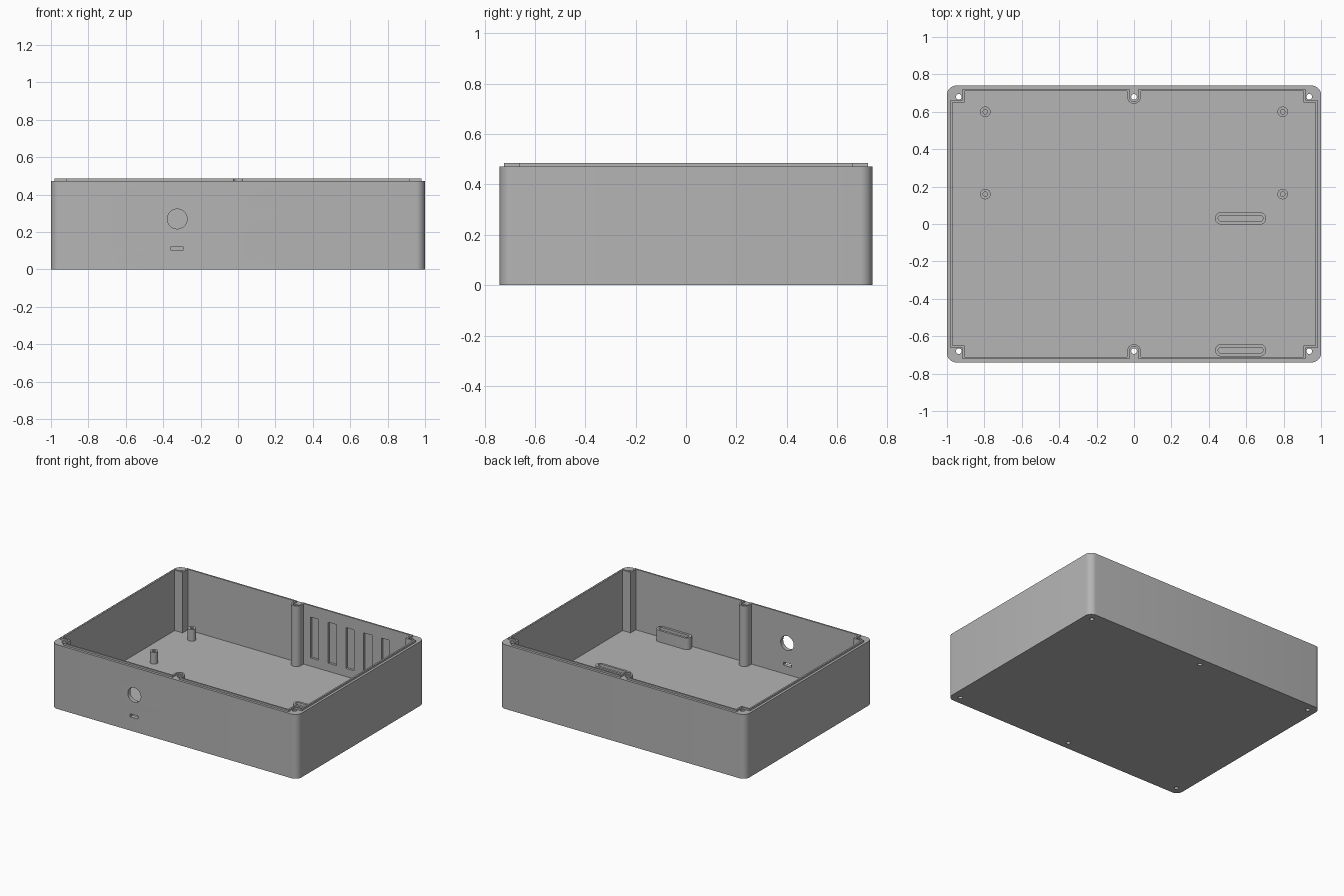
import bpy, bmesh
from math import sin, cos, pi, copysign
from mathutils import Matrix

cube = bpy.data.objects.get("Cube")
if cube:
    bpy.data.objects.remove(cube, do_unlink=True)

grey = bpy.data.materials.new("plain_grey")
grey.use_nodes = True
colour = (0.46, 0.46, 0.46, 1)
grey.diffuse_color = colour
grey.node_tree.nodes["Principled BSDF"].inputs["Base Color"].default_value = colour

FLOOR, RIM, LIP = 0.04, 0.472, 0.485
WALL_X, WALL_Y = 0.97, 0.71        # inner faces of the walls
POST_X, POST_Y = 0.905, 0.65       # inner faces of the corner posts
BOSS_Y, BOSS_R = 0.68, 0.037       # screw bosses halfway along the long walls


def prism(name, points, z0, z1, upright=False):
    """Extrude an outline along z, or along -y when upright."""
    bm = bmesh.new()
    base = bm.faces.new([bm.verts.new((x, y, z0)) for x, y in points])
    top = bmesh.ops.extrude_face_region(bm, geom=[base])["geom"]
    verts = [v for v in top if isinstance(v, bmesh.types.BMVert)]
    bmesh.ops.translate(bm, verts=verts, vec=(0, 0, z1 - z0))
    if upright:
        bm.transform(Matrix.Rotation(pi / 2, 4, "X"))
    bmesh.ops.recalc_face_normals(bm, faces=bm.faces)
    mesh = bpy.data.meshes.new(name)
    bm.to_mesh(mesh)
    bm.free()
    mesh.materials.append(grey)
    obj = bpy.data.objects.new(name, mesh)
    bpy.context.collection.objects.link(obj)
    return obj


def combine(obj, tool, operation="DIFFERENCE"):
    """Apply a boolean and discard the tool."""
    mod = obj.modifiers.new("shape", "BOOLEAN")
    mod.operation, mod.object, mod.solver = operation, tool, "EXACT"
    graph = bpy.context.evaluated_depsgraph_get()
    mesh = bpy.data.meshes.new_from_object(obj.evaluated_get(graph))
    obj.modifiers.clear()
    obj.data = mesh
    bpy.data.objects.remove(tool, do_unlink=True)


def rounded(cx, cy, half_x, half_y, r, n=32):
    """Rounded rectangle, stadium or circle; half sizes locate the arc centres."""
    angles = [(k + 0.5) * 2 * pi / n for k in range(n)]
    return [(cx + copysign(half_x, cos(a)) + r * cos(a),
             cy + copysign(half_y, sin(a)) + r * sin(a)) for a in angles]


def rectangle(cx, cy, w, h):
    return [(cx + sx * w / 2, cy + sy * h / 2)
            for sx, sy in ((-1, -1), (1, -1), (1, 1), (-1, 1))]


def cavity(grow):
    """Inside outline of the box, stepping around posts and bosses."""
    r = BOSS_R - grow
    quarter = [(WALL_X + grow, POST_Y + grow), (POST_X + grow, POST_Y + grow),
               (POST_X + grow, WALL_Y + grow), (r, WALL_Y + grow)]
    quarter += [(r * cos(a), BOSS_Y - r * sin(a))
                for a in [k * pi / 16 for k in range(8)]]
    half = quarter + [(0, BOSS_Y - r)] + [(-x, y) for x, y in reversed(quarter)]
    return half + [(-x, -y) for x, y in half]


def smooth(obj):
    bpy.ops.object.select_all(action="DESELECT")
    obj.select_set(True)
    bpy.context.view_layer.objects.active = obj
    bpy.ops.object.shade_smooth_by_angle(angle=pi / 6)


# Box with a raised sealing lip, hollowed out
box = prism("enclosure_box", rounded(0, 0, 0.95, 0.69, 0.05, 48), 0, RIM)
combine(box, prism("lip", cavity(0.012), 0.3, LIP), "UNION")
combine(box, prism("hollow", cavity(0), FLOOR, 0.6))

# Screw holes through corner posts and bosses
for x in (-0.937, 0, 0.937):
    for y in (-BOSS_Y, BOSS_Y):
        combine(box, prism("screw_hole", rounded(x, y, 0, 0, 0.015, 20), -0.1, 0.6))

# Round and rectangular openings in the front wall
combine(box, prism("round_opening", rounded(-0.325, 0.27, 0, 0, 0.053, 40), 0.7, 0.8, True))
combine(box, prism("small_opening", rectangle(-0.326, 0.112, 0.065, 0.022), 0.7, 0.8, True))

# Blind vertical recesses on the inside of the back wall
for i in range(5):
    combine(box, prism("recess", rectangle(0.125 + i * 0.144, 0.25, 0.066, 0.3),
                       -0.727, -0.6, True))
smooth(box)


# Hollow mounts standing on the floor
def mount(name, x, y, half, r, hole):
    obj = prism(name, rounded(x, y, half, 0, r), FLOOR - 0.01, 0.125)
    combine(obj, prism("bore", rounded(x, y, half, 0, hole), 0, 0.2))
    smooth(obj)


for side, x in (("right", -0.795), ("left", 0.795)):
    for end, y in (("front", 0.16), ("back", 0.6)):
        mount(f"standoff_{end}_{side}", x, y, 0, 0.028, 0.012)
for end, y in (("front", -0.675), ("middle", 0.03)):
    mount(f"slotted_mount_{end}", 0.57, y, 0.104, 0.033, 0.016)
